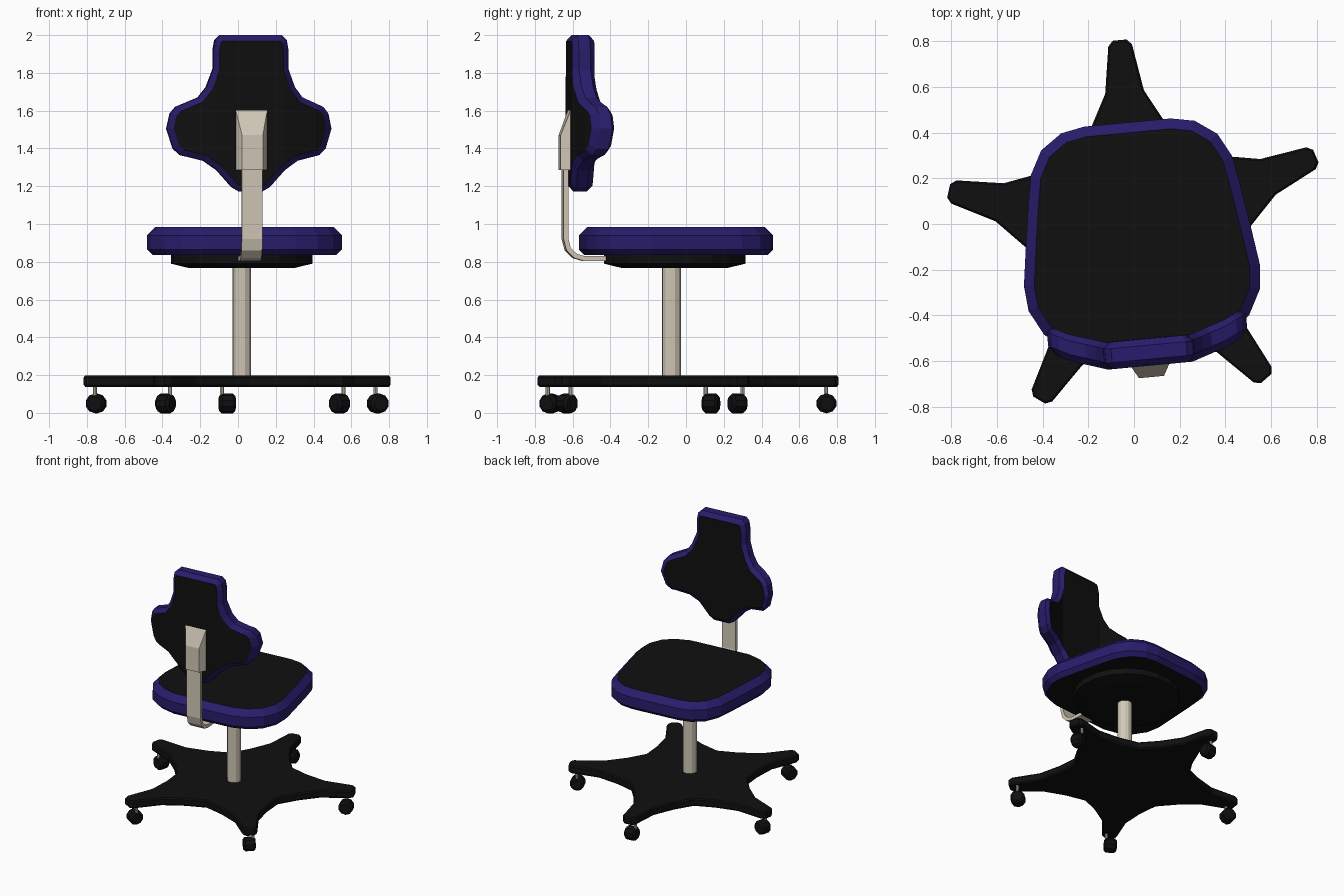
import bpy, bmesh
from math import radians, cos, sin, pi
from mathutils import Matrix, Vector

if "Cube" in bpy.data.objects:
    bpy.data.objects.remove(bpy.data.objects["Cube"])

# The whole chair is turned slightly on its base
FRAME = Matrix.Translation((0.017, -0.04, 0)) @ Matrix.Rotation(radians(5.4), 4, 'Z')


def material(name, rgb):
    m = bpy.data.materials.new(name)
    m.diffuse_color = (*rgb, 1)
    m.use_nodes = True
    m.node_tree.nodes["Principled BSDF"].inputs["Base Color"].default_value = m.diffuse_color
    return m


BLACK = material("black", (0.005, 0.005, 0.005))
BLUE = material("blue", (0.021, 0.012, 0.15))
BEIGE = material("beige", (0.64, 0.58, 0.47))


def finish(name, bm, mats):
    bmesh.ops.recalc_face_normals(bm, faces=bm.faces[:])
    mesh = bpy.data.meshes.new(name)
    bm.to_mesh(mesh)
    bm.free()
    for m in mats:
        mesh.materials.append(m)
    ob = bpy.data.objects.new(name, mesh)
    ob.matrix_world = FRAME
    bpy.context.collection.objects.link(ob)
    return ob


def mirrored(half):
    """Right half, top to bottom, made into a full counter-clockwise outline."""
    full = half + [(-x, y) for x, y in reversed(half)]
    return full[::-1]


def ngon(r, n, cx=0, cy=0):
    return [(cx + r * cos(2 * pi * (i + .5) / n), cy + r * sin(2 * pi * (i + .5) / n)) for i in range(n)]


def inset(pts, d):
    out, n = [], len(pts)
    for i in range(n):
        p, q, r = (Vector(pts[(i + k) % n]) for k in (-1, 0, 1))
        a, b = (q - p).normalized(), (r - q).normalized()
        na, nb = Vector((-a.y, a.x)), Vector((-b.y, b.x))
        out.append(q + (na + nb) * (d / (1 + na.dot(nb))))
    return out


def slab(name, outline, levels, mats, matrix=Matrix(), bend=None):
    """Stack of inset outlines; caps use the first material, sides the last."""
    bm = bmesh.new()
    rings = [[bm.verts.new((p[0], p[1], h)) for p in inset(outline, d)] for d, h in levels]
    n = len(outline)
    bm.faces.new(rings[0][::-1])
    bm.faces.new(rings[-1])
    for lo, hi in zip(rings, rings[1:]):
        for i in range(n):
            j = (i + 1) % n
            bm.faces.new((lo[i], lo[j], hi[j], hi[i])).material_index = len(mats) - 1
    if bend:
        for u, _ in bend[:-1]:
            for x in (u, -u):
                bmesh.ops.bisect_plane(bm, geom=bm.verts[:] + bm.edges[:] + bm.faces[:],
                                       plane_co=(x, 0, 0), plane_no=(1, 0, 0))
        for v in bm.verts:
            for (u0, s0), (u1, s1) in zip(bend, bend[1:]):
                if u0 < abs(v.co.x):
                    shift = s0 + (s1 - s0) * (min(abs(v.co.x), u1) - u0) / (u1 - u0)
                    last = shift
            if abs(v.co.x) > bend[0][0]:
                v.co.z -= last
    bm.transform(matrix)
    return finish(name, bm, mats)


# Seat cushion
seat = mirrored([(.189, .486), (.293, .466), (.387, .400), (.443, .295), (.467, .162), (.497, -.037),
                 (.518, -.184), (.508, -.294), (.450, -.404), (.36, -.47), (.24, -.507)])
slab("seat", seat, [(.03, .835), (0, .865), (0, .94), (.045, .985)], [BLACK, BLUE])

# Plate under the seat
slab("seat_plate", ngon(.375, 20, 0, -.02), [(.09, .768), (0, .79), (0, .838)], [BLACK])

# Backrest: cross-shaped cushion with wings bent forward
back = mirrored([(.165, 2.0), (.19, 1.975), (.2, 1.92), (.2, 1.82), (.235, 1.725), (.277, 1.67),
                 (.392, 1.62), (.42, 1.585), (.437, 1.505), (.405, 1.40), (.37, 1.365), (.25, 1.335),
                 (.18, 1.285), (.10, 1.195), (.06, 1.172)])
slab("backrest", back, [(.03, .463), (0, .492), (0, .553), (.03, .582)], [BLACK, BLUE],
     Matrix.Rotation(pi / 2, 4, 'X'), bend=[(.185, 0), (.345, .052), (.44, .1)])

# Bent flat support arm
TO_SIDE = Matrix(((0, 0, 1, 0), (1, 0, 0, 0), (0, 1, 0, 0), (0, 0, 0, 1)))
arm = [(-.38, .805), (-.51, .805), (-.56, .82), (-.60, .86), (-.616, .92), (-.616, 1.4),
       (-.591, 1.4), (-.591, .925), (-.578, .873), (-.545, .842), (-.505, .83), (-.38, .83)][::-1]
slab("support_arm", arm, [(0, -.055), (0, .055)], [BEIGE], TO_SIDE)

# Bracket holding the backrest
bm = bmesh.new()
for w, y, top in ((.085, -.578, 1.61), (.055, -.632, 1.47)):
    for x in (-w, w):
        for z in (1.285, top):
            bm.verts.new((x, y, z))
bmesh.ops.convex_hull(bm, input=bm.verts[:])
bmesh.ops.dissolve_limit(bm, angle_limit=.02, verts=bm.verts[:], edges=bm.edges[:])
finish("backrest_bracket", bm, [BEIGE])

# Column
slab("column", ngon(.05, 12, 0, -.037), [(0, .17), (0, .775)], [BEIGE])

# Five-legged star base
leg = [(.35, -.254), (.47, -.165), (.62, -.085), (.825, -.052), (.848, -.03),
       (.848, .03), (.825, .052), (.62, .085), (.47, .165)]
star = []
for k in range(5):
    a = radians(90 + 72 * k)
    star += [(s * cos(a) - w * sin(a), s * sin(a) + w * cos(a)) for s, w in leg]
slab("star_base", star, [(.008, .138), (0, .148), (0, .188), (.008, .198)], [BLACK])

# Casters
for k in range(5):
    turn = Matrix.Rotation(radians(90 + 72 * k), 4, 'Z')
    wheel = turn @ Matrix.Translation((.787, 0, .05)) @ Matrix.Rotation(pi / 2, 4, 'X')
    slab(f"caster_wheel_{k + 1}", ngon(.052, 10), [(.013, -.043), (0, -.03), (0, .03), (.013, .043)],
         [BLACK], wheel)
    slab(f"caster_stem_{k + 1}", ngon(.011, 8), [(0, .06), (0, .145)], [BEIGE],
         turn @ Matrix.Translation((.787, .028, 0)))
